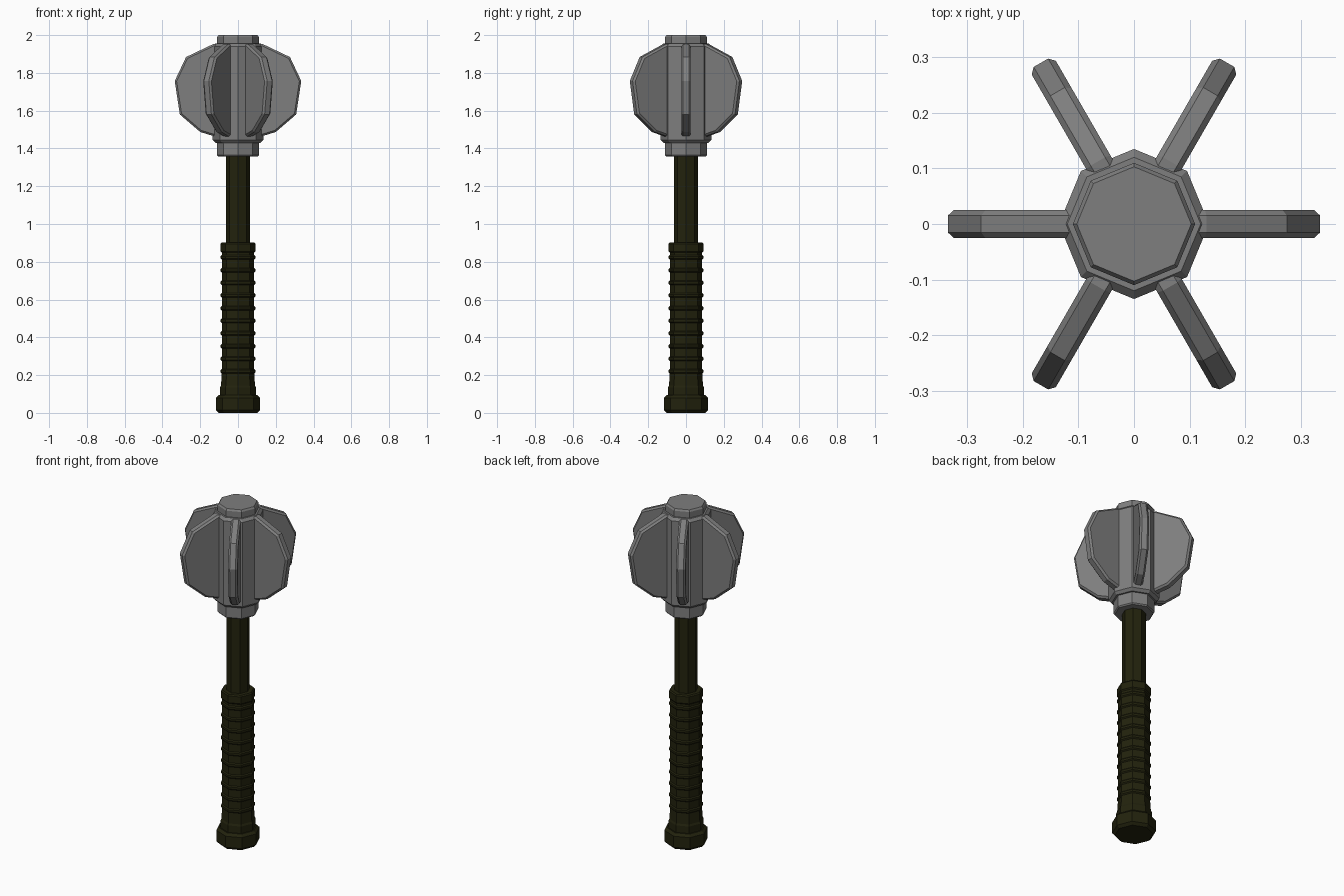
import bpy, bmesh, math
from mathutils import Matrix

if "Cube" in bpy.data.objects:
    bpy.data.objects.remove(bpy.data.objects["Cube"])

SIDES = 8


def material(name, rgb):
    m = bpy.data.materials.new(name)
    m.diffuse_color = (*rgb, 1)
    m.use_nodes = True
    m.node_tree.nodes["Principled BSDF"].inputs["Base Color"].default_value = m.diffuse_color
    return m


steel = material("grey steel", (0.21, 0.21, 0.21))
leather = material("dark olive leather", (0.016, 0.016, 0.004))


def finish(bm, name, mat):
    bmesh.ops.recalc_face_normals(bm, faces=bm.faces)
    me = bpy.data.meshes.new(name)
    bm.to_mesh(me)
    bm.free()
    me.materials.append(mat)
    ob = bpy.data.objects.new(name, me)
    bpy.context.collection.objects.link(ob)
    return ob


def turned(name, profile, mat):
    """Closed eight-sided solid from (radius, height) pairs, corners on the axes."""
    bm = bmesh.new()
    rings = [[bm.verts.new((r * math.cos(a), r * math.sin(a), z))
              for a in (2 * math.pi * i / SIDES for i in range(SIDES))]
             for r, z in profile]
    for lo, hi in zip(rings, rings[1:]):
        for i in range(SIDES):
            j = (i + 1) % SIDES
            bm.faces.new((lo[i], lo[j], hi[j], hi[i]))
    bm.faces.new(rings[0])
    bm.faces.new(rings[-1])
    return finish(bm, name, mat)


# Handle: pommel, ribbed grip and bare shaft
turned("pommel", [(0.102, 0.0), (0.117, 0.015), (0.117, 0.08), (0.102, 0.094)], leather)
grip = [(0.095, 0.09), (0.095, 0.135), (0.09, 0.145)]
for k in range(10):
    z = 0.22 + k * 0.067
    grip += [(0.086, z - 0.012), (0.092, z - 0.006), (0.092, z + 0.006), (0.086, z + 0.012)]
grip += [(0.086, 0.848), (0.092, 0.855), (0.092, 0.895), (0.086, 0.902)]
turned("grip", grip, leather)
turned("shaft", [(0.063, 0.88), (0.063, 1.38)], leather)

# Head: lower collar, core and top cap
turned("collar", [(0.104, 1.357), (0.11, 1.364), (0.11, 1.44)], steel)
turned("head_core", [(0.12, 1.43), (0.135, 1.445), (0.135, 1.94), (0.12, 1.955)], steel)
turned("top_cap", [(0.11, 1.94), (0.11, 1.99), (0.103, 2.0)], steel)

# Six bevelled flanges around the core
FLANGE = [(0.06, 1.95), (0.13, 1.953), (0.275, 1.884), (0.335, 1.757),
          (0.308, 1.58), (0.2, 1.487), (0.125, 1.464), (0.06, 1.464)]
for n in range(6):
    bm = bmesh.new()
    sides = [[bm.verts.new((x, y, z)) for x, z in FLANGE] for y in (-0.025, 0.025)]
    caps = [bm.faces.new(s) for s in sides]
    for i in range(len(FLANGE)):
        j = (i + 1) % len(FLANGE)
        bm.faces.new((sides[0][i], sides[0][j], sides[1][j], sides[1][i]))
    rims = list({e for f in caps for e in f.edges})
    bmesh.ops.bevel(bm, geom=rims, offset=0.01, segments=1, affect='EDGES')
    bmesh.ops.rotate(bm, verts=bm.verts, cent=(0, 0, 0),
                     matrix=Matrix.Rotation(n * math.pi / 3, 3, 'Z'))
    finish(bm, f"flange_{n + 1}", steel)
